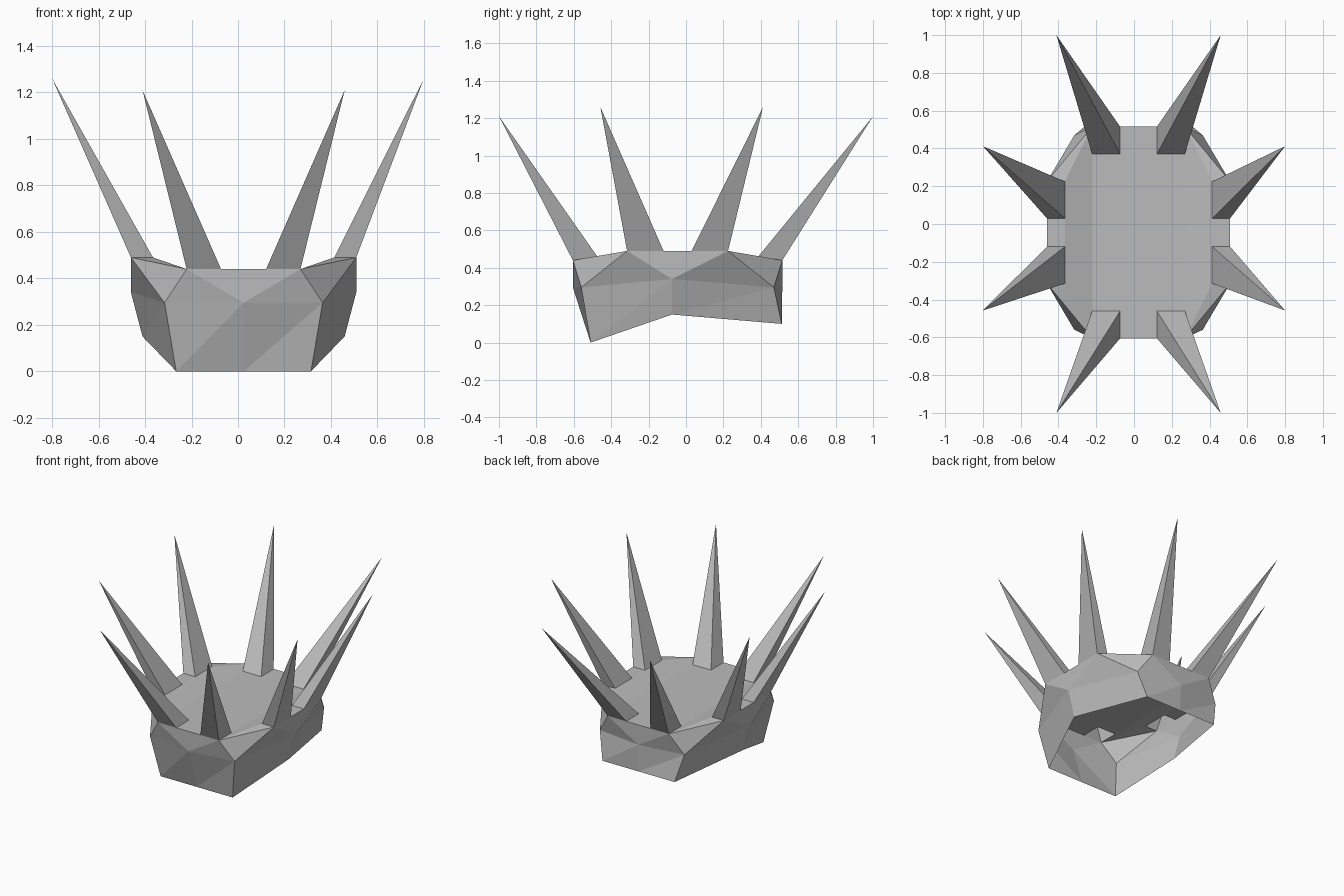
import bpy
import bmesh
from mathutils import Vector

old = bpy.data.objects.get("Cube")
if old:
    bpy.data.objects.remove(old, do_unlink=True)

CENTRE = Vector((0.024, -0.045, 0))
QUADRANTS = [(sx, sy) for sx in (1, -1) for sy in (1, -1)]

grey = bpy.data.materials.new("plain grey")
grey.use_nodes = True
colour = (0.5, 0.5, 0.5, 1)
grey.diffuse_color = colour
grey.node_tree.nodes["Principled BSDF"].inputs["Base Color"].default_value = colour


def make_part(name, polygons, inside):
    """Join polygons into one flat-shaded object, facing away from the inside point."""
    bm = bmesh.new()
    for points in polygons:
        bm.faces.new([bm.verts.new(p) for p in points])
    bmesh.ops.remove_doubles(bm, verts=bm.verts, dist=0.001)
    for face in bm.faces:
        face.normal_update()
        if face.normal.dot(face.calc_center_median() - inside) < 0:
            face.normal_flip()
    mesh = bpy.data.meshes.new(name)
    bm.to_mesh(mesh)
    bm.free()
    mesh.materials.append(grey)
    obj = bpy.data.objects.new(name, mesh)
    bpy.context.collection.objects.link(obj)


def placer(sx, sy):
    """Mirror a point of the first quadrant into another one."""
    return lambda x, y, z: CENTRE + Vector((sx * x, sy * y, z))


LOW, HIGH = 0.44, 0.49
band, cap = [], []

for sx, sy in QUADRANTS:
    at = placer(sx, sy)
    # Spike sockets: one on the end edge, one on the side edge
    end = [at(x, y, LOW) for x, y in ((0.245, 0.56), (0.097, 0.56), (0.097, 0.415), (0.245, 0.415))]
    side = [at(x, y, HIGH) for x, y in ((0.485, 0.27), (0.485, 0.075), (0.39, 0.075), (0.39, 0.27))]
    end_top, side_top = at(0, 0.56, LOW), at(0.485, 0, HIGH)
    fold, shelf, inner = at(0.245, 0, LOW), at(0.39, 0, HIGH), at(0, 0.415, LOW)

    # Cap: flat middle, sloped flanks, raised side shelves
    cap += [
        [at(0, 0, LOW), inner, end[2], end[3], fold],
        [inner, end_top, end[1], end[2]],
        [fold, end[3], side[3], side[2], shelf],
        [shelf, side[2], side[1], side_top],
        [end[3], end[0], side[3]],
        [end[0], side[0], side[3]],
    ]

    # Band: middle ring and lower rim, higher at the back
    end_mid, corner = at(0, 0.56, 0.295), at(0.34, 0.515, 0.295)
    side_mid = at(0.485, -0.03 * sy, 0.34)
    rim_y, rim_z = (0.557, 0.1) if sy > 0 else (0.465, 0)
    rim_corner, rim_end = at(0.29, rim_y, rim_z), at(0, rim_y, rim_z)
    rim_side = at(0.435, -0.03 * sy, 0.15)
    band += [
        [end_mid, end_top, end[1], end[0]],
        [end_mid, end[0], corner],
        [end[0], side[0], corner],
        [corner, side[0], side_mid],
        [side_mid, side[0], side[1], side_top],
    ]
    if sx * sy > 0:
        band += [[rim_corner, end_mid, corner], [rim_corner, rim_end, end_mid],
                 [rim_side, corner, side_mid], [rim_side, rim_corner, corner]]
    else:
        band += [[rim_end, corner, rim_corner], [rim_end, end_mid, corner],
                 [rim_corner, side_mid, corner], [rim_corner, rim_side, side_mid]]

    # Spikes: open four-sided pyramids leaning outwards
    where = ("back" if sy > 0 else "front") + ("_left" if sx > 0 else "_right")
    tips = {"end": Vector((0.024 + sx * 0.435, sy, 1.21)),
            "side": Vector((sx * 0.8, -0.023 + sy * 0.435, 1.26))}
    for kind, base in (("end", end), ("side", side)):
        tip = tips[kind]
        walls = [[base[i], base[(i + 1) % 4], tip] for i in range(4)]
        middle = sum(base, Vector()) / 4
        make_part(f"{where}_{kind}_spike", walls, middle.lerp(tip, 0.3))

make_part("crown_band", band, CENTRE + Vector((0, 0, 0.25)))
make_part("crown_cap", cap, CENTRE - Vector((0, 0, 5)))
